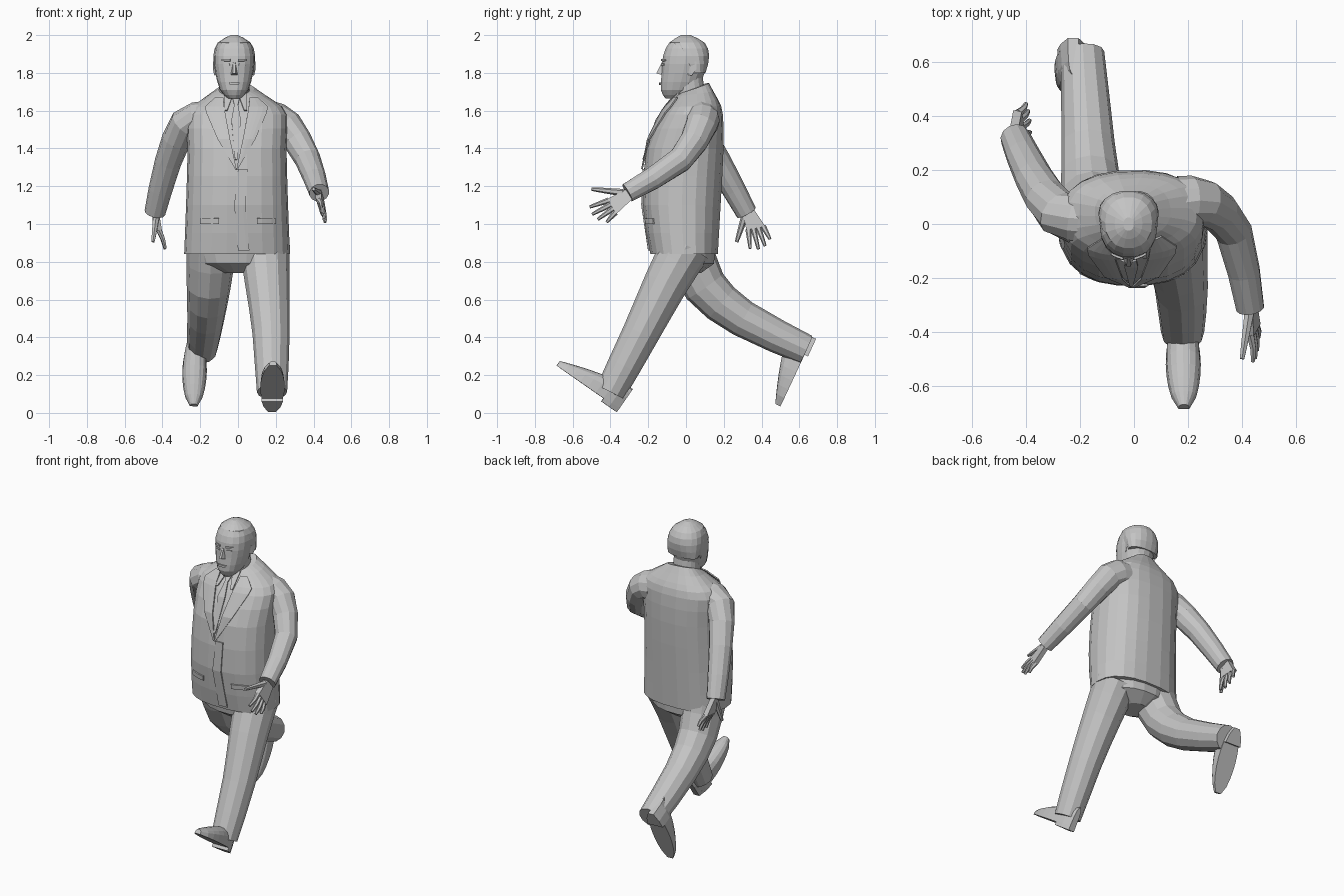
import bpy, bmesh, math
from mathutils import Vector
from mathutils.bvhtree import BVHTree

if "Cube" in bpy.data.objects:
    bpy.data.objects.remove(bpy.data.objects["Cube"])

GREY = (.55, .55, .55, 1)
mat = bpy.data.materials.new("plain grey")
mat.use_nodes = True
mat.diffuse_color = GREY
mat.node_tree.nodes["Principled BSDF"].inputs["Base Color"].default_value = GREY

ACROSS, BACK, UP = Vector((1, 0, 0)), Vector((0, 1, 0)), Vector((0, 0, 1))
SIDES = (("left", 1), ("right", -1))


def finish(name, bm):
    bmesh.ops.recalc_face_normals(bm, faces=bm.faces)
    mesh = bpy.data.meshes.new(name)
    bm.to_mesh(mesh)
    bm.free()
    mesh.materials.append(mat)
    obj = bpy.data.objects.new(name, mesh)
    bpy.context.collection.objects.link(obj)
    return obj


def spline(keys, steps=2):
    """Smooth curve through key tuples of any length."""
    keys = [Vector(k) for k in keys]
    ends = [keys[0]] + keys + [keys[-1]]
    result = []
    for before, start, stop, after in zip(ends, ends[1:], ends[2:], ends[3:]):
        for i in range(steps):
            t = i / steps
            slope_in, slope_out = (stop - before) / 2, (after - start) / 2
            bend = slope_in * t * (1 - t) ** 2 - slope_out * t * t * (1 - t)
            result.append(start.lerp(stop, t * t * (3 - 2 * t)) + bend)
    return result + [keys[-1]]


def ring(centre, u, v, power, count):
    points = []
    for i in range(count):
        angle = math.tau * i / count
        c, s = math.cos(angle), math.sin(angle)
        points.append(centre + u * math.copysign(abs(c) ** (2 / power), c)
                      + v * math.copysign(abs(s) ** (2 / power), s))
    return points


def loft(name, rings):
    bm = bmesh.new()
    rows = [[bm.verts.new(p) for p in points] for points in rings]
    for low, high in zip(rows, rows[1:]):
        for i in range(len(low)):
            bm.faces.new((low[i - 1], low[i], high[i], high[i - 1]))
    bm.faces.new(rows[0])
    bm.faces.new(rows[-1])
    return finish(name, bm)


def limb(name, keys, ref, thick, thin, count=12):
    """Tapering tube along a smooth path."""
    path = spline(keys)
    last = len(path) - 1
    rings = []
    for i, point in enumerate(path):
        along = (path[min(i + 1, last)] - path[max(i - 1, 0)]).normalized()
        v = (ref - along * ref.dot(along)).normalized()
        radius = thick + (thin - thick) * i / last
        rings.append(ring(point, along.cross(v) * radius, v * radius, 2, count))
    return loft(name, rings)


def stack(name, rows, x, count=18, power=2.2, twist=0, tilt=0):
    """Level sections (height, half width, front, back); twist and tilt grow upward."""
    rings = []
    for i, (z, half, front, back) in enumerate(rows):
        rise = (i / (len(rows) - 1)) ** 3
        u = Vector((math.cos(twist * rise), math.sin(twist * rise), 0))
        v = UP.cross(u) + UP * tilt * rise ** 3
        centre = Vector((x, (front + back) / 2, z))
        rings.append(ring(centre, u * half, v * (back - front) / 2, power, count))
    return loft(name, rings)


def hull(name, points):
    bm = bmesh.new()
    for p in points:
        bm.verts.new(p)
    bmesh.ops.convex_hull(bm, input=bm.verts)
    bmesh.ops.delete(bm, geom=[v for v in bm.verts if not v.link_faces], context="VERTS")
    return finish(name, bm)


def plate(name, target, rows, x, side=1, lift=.005, cols=4):
    """Thin panel laid on the front of target; rows are (height, inner, outer)."""
    tree = BVHTree.FromPolygons([v.co for v in target.data.vertices],
                                [p.vertices for p in target.data.polygons])
    bm = bmesh.new()
    grid, depth = [], 0
    for z, inner, outer in rows:
        line = []
        for i in range(cols + 1):
            px = x + side * (inner + (outer - inner) * i / cols)
            hit = tree.ray_cast(Vector((px, -1, z)), BACK)[0]
            depth = hit.y if hit else depth
            line.append(bm.verts.new((px, depth - lift, z)))
        grid.append(line)
    for low, high in zip(grid, grid[1:]):
        for i in range(cols):
            bm.faces.new((low[i], low[i + 1], high[i + 1], high[i]))
    panel = finish(name, bm)
    solid = panel.modifiers.new("thickness", "SOLIDIFY")
    solid.thickness, solid.offset = .008, 0


# Jacket body, twisted a little toward the shoulders
jacket = stack("jacket_body", spline([
    (.84, .28, -.19, .17), (1.1, .27, -.23, .185), (1.4, .262, -.21, .2),
    (1.58, .265, -.13, .195), (1.65, .2, -.08, .17), (1.72, .09, -.035, .12)]),
    -.005, count=22, power=2.4, twist=.14, tilt=.35)

# Lapels, shirt collar, tie, jacket front and pockets
for tag, side in SIDES:
    plate(tag + "_lapel", jacket, [
        (1.67, .07, .11), (1.62, .065, .165), (1.59, .06, .16), (1.45, .034, .1),
        (1.29, 0, .006)], -.008, side, lift=.012)
    plate(tag + "_shirt_collar", jacket, [(1.69, .012, .06), (1.6, .045, .06)],
          -.012, side, lift=.012)
    plate(tag + "_pocket_flap", jacket, [(1.03, .1, .2), (1, .1, .2)], 0, side)
plate("tie", jacket, [(1.67, -.02, .02), (1.63, -.01, .01), (1.55, -.025, .025),
                      (1.34, -.006, .006)], -.01, lift=.012)
plate("jacket_front_overlap", jacket, [(1.29, 0, .05), (1.1, -.02, .04), (.86, 0, .06)], 0)

# Neck, head and hair cap
MIDDLE = -.02
stack("neck", [(1.6, .085, -.04, .11), (1.78, .08, -.07, .09)], MIDDLE)
skull = spline([(1.665, .035, -.11, 0), (1.71, .075, -.135, .06), (1.8, .1, -.13, .1),
                (1.89, .107, -.123, .12), (1.96, .083, -.09, .096), (2, .015, -.025, .02)])
head = stack("head", skull, MIDDLE)
edge = .004
stack("hair", [(z, half + edge, front + max(0, 1.96 - z) * .9, back + edge)
               for z, half, front, back in skull if z > 1.76], MIDDLE)

# Face
hull("nose", [(MIDDLE + x * s, y, z) for s in (-1, 1) for x, y, z in (
    (.005, -.128, 1.855), (.008, -.157, 1.798), (.022, -.12, 1.787), (.01, -.11, 1.85))])
plate("mouth", head, [(1.75, -.028, .028), (1.737, -.022, .022)], MIDDLE)
for tag, side in SIDES:
    plate(tag + "_eye", head, [(1.85, .026, .055), (1.838, .022, .058)], MIDDLE, side, .002)
    plate(tag + "_brow", head, [(1.872, .02, .064), (1.862, .02, .064)], MIDDLE, side)
    hull(tag + "_ear", [(MIDDLE + side * x, y, z) for x, y, z in (
        (.095, .01, 1.79), (.1, .015, 1.86), (.113, .055, 1.86),
        (.113, .055, 1.82), (.105, .03, 1.785))])

# Sleeves: left swings forward, right swings back
limb("left_sleeve", [(.18, .08, 1.55), (.26, .08, 1.52), (.37, -.03, 1.34),
                     (.43, -.31, 1.165)], BACK, thick=.1, thin=.053)
limb("right_sleeve", [(-.18, .02, 1.55), (-.28, .04, 1.53), (-.37, .17, 1.33),
                      (-.44, .32, 1.06)], BACK, thick=.1, thin=.056)


# Hands: palm block, a fan of four fingers and a thumb
def hand(tag, wrist, first, last, first_tip, last_tip, thumb_tip):
    wrist, first, last, first_tip, last_tip, thumb_tip = map(
        Vector, (wrist, first, last, first_tip, last_tip, thumb_tip))
    spread = (last - first).normalized() * .03
    corners = (wrist - spread, wrist + spread, first - spread / 3, last + spread / 3)
    hull(tag + "_palm", [p + ACROSS * d for p in corners for d in (-.016, .016)])
    reach = (first + last - wrist * 2).normalized() * .025
    for i, finger in enumerate(("index", "middle", "ring", "little")):
        t = i / 3
        base = first.lerp(last, t)
        tip = first_tip.lerp(last_tip, t) + reach * math.sin(math.pi * t)
        knuckle = base.lerp(tip, .5) + ACROSS * .006
        limb(f"{tag}_{finger}_finger", [base, knuckle, tip], ACROSS, .016, .008, count=6)
    root = wrist.lerp(first, .3) - spread / 2
    limb(tag + "_thumb", [root, root.lerp(thumb_tip, .6), thumb_tip], ACROSS, .02, .009, count=6)


hand("left", wrist=(.43, -.29, 1.165), first=(.43, -.41, 1.125), last=(.45, -.375, 1.06),
     first_tip=(.44, -.51, 1.09), last_tip=(.46, -.42, 1.01), thumb_tip=(.4, -.5, 1.185))
hand("right", wrist=(-.44, .325, 1.08), first=(-.42, .33, .97), last=(-.43, .41, .985),
     first_tip=(-.385, .34, .87), last_tip=(-.4, .445, .92), thumb_tip=(-.45, .268, .905))

# Trousers: seat, forward left leg, trailing right leg
stack("trouser_seat", [(.74, .08, -.08, .08), (.79, .21, -.15, .15),
                       (.9, .25, -.17, .16)], 0)
limb("left_trouser_leg", [(.14, 0, .88), (.155, -.11, .68), (.175, -.24, .42),
                          (.18, -.4, .11)], ACROSS, thick=.135, thin=.08)
limb("right_trouser_leg", [(-.14, .01, .88), (-.155, .1, .67), (-.17, .3, .5),
                           (-.19, .635, .335)], ACROSS, thick=.135, thin=.08)


# Shoes: flat soled uppers with a heel block
def shoe(tag, heel, toe, top, count=8):
    heel, toe = Vector(heel), Vector(toe)
    along = (toe - heel).normalized()
    top = (top - along * top.dot(along)).normalized()
    across = along.cross(top)
    rings, sole = [], []
    for i in range(count + 1):
        t = i / count
        centre = heel.lerp(toe, t)
        half = .02 + .045 * math.sin(math.pi * t) ** .6
        height = .03 + .1 * (1 - t ** 1.5)
        upper = [centre + across * half * math.cos(math.pi * k / count)
                 + top * height * math.sin(math.pi * k / count) ** .6
                 for k in range(count + 1)]
        rings.append(upper)
        if t < .3:
            sole += [upper[0], upper[-1]]
    loft(tag + "_shoe", rings)
    hull(tag + "_heel", [p + top * d for p in sole for d in (.005, -.02)])


shoe("left", (.18, -.355, .02), (.185, -.685, .25), UP)
shoe("right", (-.225, .67, .4), (-.235, .5, .035), -BACK)
